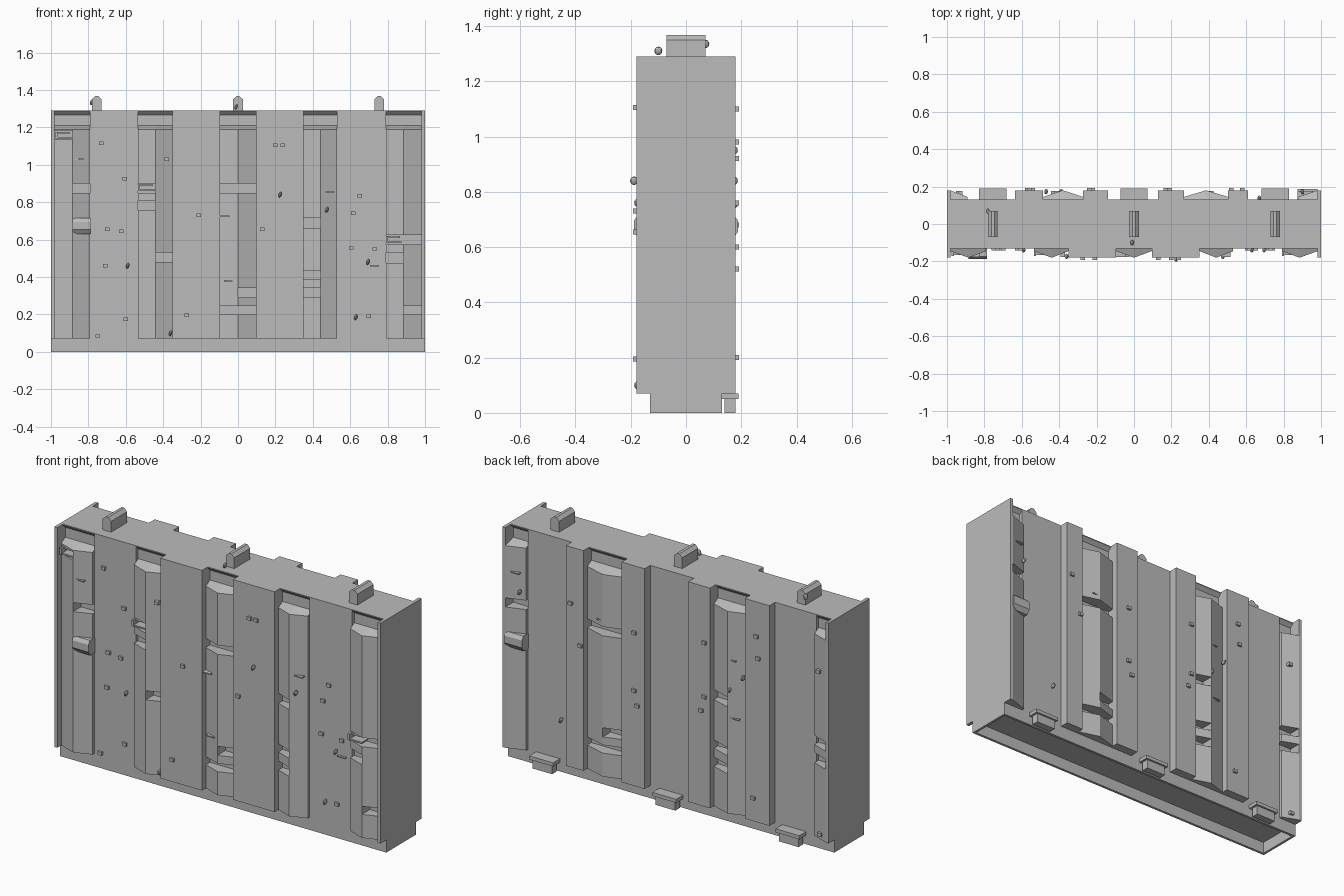
import bpy, bmesh
from mathutils import Matrix

if "Cube" in bpy.data.objects:
    bpy.data.objects.remove(bpy.data.objects["Cube"], do_unlink=True)

grey = bpy.data.materials.new("wall_grey")
grey.use_nodes = True
COLOUR = (0.5, 0.5, 0.5, 1)
grey.diffuse_color = COLOUR
grey.node_tree.nodes["Principled BSDF"].inputs["Base Color"].default_value = COLOUR

BASE, TOP = 0.07, 1.29
CORE, WALL, RAISED = 0.11, 0.13, 0.18
BULGE_TOP = 1.19


def finish(name, bm):
    bmesh.ops.recalc_face_normals(bm, faces=bm.faces)
    mesh = bpy.data.meshes.new(name)
    bm.to_mesh(mesh)
    bm.free()
    mesh.materials.append(grey)
    obj = bpy.data.objects.new(name, mesh)
    bpy.context.collection.objects.link(obj)
    return obj


def loft(bm, lower, upper):
    """Solid between two matching loops of points."""
    a = [bm.verts.new(p) for p in lower]
    b = [bm.verts.new(p) for p in upper]
    bm.faces.new(a)
    bm.faces.new(b)
    for i in range(len(a)):
        j = (i + 1) % len(a)
        bm.faces.new((a[i], a[j], b[j], b[i]))


def box(bm, x0, x1, y0, y1, z0, z1):
    plan = [(x0, y0), (x1, y0), (x1, y1), (x0, y1)]
    loft(bm, [(x, y, z0) for x, y in plan], [(x, y, z1) for x, y in plan])


def turn(bm, side):
    """The back is laid out like the front, then turned half round."""
    if side < 0:
        for v in bm.verts:
            v.co.x, v.co.y = -v.co.x, -v.co.y


def half_bulge(bm, edge, ridge, gaps):
    """Half of a ridged column, split into stacked pieces by notches."""
    plan = [(edge, -CORE), (edge, -0.145), (ridge, -RAISED), (ridge, -CORE)]
    z = BASE
    for g0, g1 in sorted(gaps) + [(BULGE_TOP, None)]:
        rise = 0.02 if g1 is None else 0
        top = [(x, y, g0 + (rise if y == -CORE else 0)) for x, y in plan]
        loft(bm, [(x, y, z) for x, y in plan], top)
        z = g1


def roof_lip(bm, x0, x1):
    """Slanted overhang above a groove."""
    tri = [(-CORE, TOP), (-WALL, TOP), (-WALL, TOP - 0.005), (-CORE, TOP - 0.025)]
    loft(bm, [(x0, y, z) for y, z in tri], [(x1, y, z) for y, z in tri])


# Core block and open-bottomed base
bm = bmesh.new()
box(bm, -1, 1, -CORE, CORE, BASE, TOP)
finish("wall_core", bm)
bm = bmesh.new()
rim = 0.014
for s in (-1, 1):
    box(bm, -1, 1, *sorted((s * WALL, s * (WALL - rim))), 0, BASE)
    box(bm, *sorted((s, s * (1 - rim))), -WALL + rim, WALL - rim, 0, BASE)
box(bm, -1, 1, -WALL, WALL, BASE - 0.005, BASE)
finish("base_skirt", bm)

# End plates
for s, name in ((1, "left_end_plate"), (-1, "right_end_plate")):
    bm = bmesh.new()
    box(bm, *sorted((s, s * 0.982)), -RAISED, RAISED, BASE, TOP)
    finish(name, bm)

# Flush and raised panels on each side
FLUSH = {1: [(-0.79, -0.535), (0.53, 0.79)],
         -1: [(-0.878, -0.61), (-0.128, 0.139), (0.637, 0.89)]}
PROUD = {1: [(-0.35, -0.095), (0.095, 0.35)],
         -1: [(-0.61, -0.503), (-0.268, -0.128), (0.139, 0.273), (0.487, 0.637)]}
for side, word in ((1, "front"), (-1, "back")):
    for spans, depth, kind in ((FLUSH, WALL, "flush"), (PROUD, RAISED, "raised")):
        bm = bmesh.new()
        for x0, x1 in spans[side]:
            box(bm, x0, x1, -depth, -CORE, BASE, TOP)
        turn(bm, side)
        finish(f"{word}_{kind}_panels", bm)

# Columns: side, left edge, ridge, right edge, left notches, right notches
BAND, LOW, MID = (0.85, 0.9), (0.2, 0.245), (0.29, 0.34)
CENTRE = ([BAND, LOW], [BAND, MID, LOW])
STEPPED = ([(0.66, 0.715), (0.39, 0.435), MID], [])
OUTER = [(0.475, 0.53), (0.575, 0.625)]
COLUMNS = [
    (1, -0.982, -0.885, -0.79, [(1.135, 1.18)], [BAND]),
    (1, -0.535, -0.44, -0.35, [BAND, (0.755, 0.81)], [(0.48, 0.53)]),
    (1, -0.095, 0, 0.095, *CENTRE),
    (1, 0.35, 0.44, 0.53, *STEPPED),
    (1, 0.79, 0.885, 0.982, OUTER, [LOW, OUTER[1]]),
    (-1, None, -0.982, -0.878, [], [BAND]),
    (-1, -0.503, -0.385, -0.268, *CENTRE),
    (-1, 0.273, 0.38, 0.487, *STEPPED),
    (-1, 0.89, 0.982, None, OUTER, []),
]
for side, x0, ridge, x1, left, right in COLUMNS:
    bm = bmesh.new()
    if x0 is not None:
        half_bulge(bm, x0, ridge, left)
    if x1 is not None:
        half_bulge(bm, x1, ridge, right)
    roof_lip(bm, ridge if x0 is None else x0, ridge if x1 is None else x1)
    turn(bm, side)
    finish("ridged_column", bm)

# Small brackets sitting inside three notches
for x0, x1, z0 in ((-0.975, -0.89, 1.14), (-0.535, -0.445, 0.86), (0.79, 0.875, 0.583)):
    bm = bmesh.new()
    box(bm, x0, x1, -0.165, -CORE, z0, z0 + 0.008)
    box(bm, x0 + 0.01, x1 - 0.01, -0.15, -CORE, z0 + 0.026, z0 + 0.036)
    box(bm, x0, x0 + 0.012, -0.17, -CORE, z0, z0 + 0.036)
    finish("notch_bracket", bm)

# Padded slabs on the outer columns
for side, x0, x1 in ((1, -0.885, -0.785), (-1, -0.982, -0.875)):
    bm = bmesh.new()
    section = [(-CORE, 0.63), (-0.17, 0.63), (-0.188, 0.655), (-0.188, 0.695),
               (-0.175, 0.715), (-CORE, 0.715)]
    loft(bm, [(x0, y, z) for y, z in section], [(x1, y, z) for y, z in section])
    turn(bm, side)
    finish("padded_slab", bm)


def surface(x, side):
    """Depth of the wall face at x, in the layout of that side."""
    for x0, x1 in PROUD[side]:
        if x0 <= x <= x1:
            return RAISED
    for x0, x1 in FLUSH[side]:
        if x0 <= x <= x1:
            return WALL
    return 0.165


# Square pegs
PEGS = {1: [(-0.73, 1.115), (-0.605, 0.925), (-0.7, 0.655), (-0.625, 0.645),
            (-0.71, 0.46), (-0.6, 0.175), (-0.75, 0.085), (-0.38, 1.03),
            (-0.21, 0.73), (-0.275, 0.195), (0.2, 1.105), (0.24, 1.105),
            (0.13, 0.655), (0.65, 0.835), (0.615, 0.74), (0.605, 0.555),
            (0.73, 0.55), (0.7, 0.19)],
        -1: [(-0.58, 0.98), (-0.52, 0.76), (-0.19, 0.6), (-0.17, 0.52), (-0.19, 0.92),
             (0.24, 0.98), (0.24, 0.68), (0.22, 0.6), (0.56, 1.1), (0.57, 0.98),
             (0.54, 0.2), (0.93, 1.0), (0.94, 0.1)]}
# Thin ledges
LEDGES = {1: [(-0.85, 1.03), (-0.07, 0.725), (-0.05, 0.38), (0.49, 0.855), (0.73, 0.46)],
          -1: [(-0.4, 0.93), (0.4, 0.92), (0.42, 0.6), (-0.93, 1.05)]}
for side in (1, -1):
    for name, spots, w, h in (("square_pegs", PEGS, 0.012, 0.009),
                              ("thin_ledges", LEDGES, 0.025, 0.003)):
        bm = bmesh.new()
        for x, z in spots[side]:
            d = surface(x, side)
            box(bm, x - w, x + w, -d - 0.012, -d + 0.03, z - h, z + h)
        turn(bm, side)
        finish(name, bm)

# Small rounded studs
STUDS = {1: [(0.225, 0.84), (0.475, 0.76), (-0.59, 0.46), (0.695, 0.48),
             (0.63, 0.185), (-0.36, 0.1)],
         -1: [(0.39, 0.755), (0.47, 0.84), (-0.67, 0.29), (-0.9, 0.95)]}


def stud(bm, x, y, z):
    place = Matrix.Translation((x, y, z)) @ Matrix.Rotation(0.3, 4, "Y")
    bmesh.ops.create_uvsphere(bm, u_segments=10, v_segments=6, radius=0.016,
                              matrix=place @ Matrix.Diagonal((0.55, 0.9, 1, 1)))


for side in (1, -1):
    bm = bmesh.new()
    for x, z in STUDS[side]:
        stud(bm, x, -surface(x, side) - 0.008, z)
    turn(bm, side)
    if side > 0:
        stud(bm, -0.782, 0.07, 1.335)
        stud(bm, -0.01, -0.1, 1.31)
    finish("rounded_studs", bm)

# Top lugs with chamfered ridges, and back clips at the foot
for x in (-0.755, 0, 0.755):
    bm = bmesh.new()
    section = [(-0.026, TOP), (0.026, TOP), (0.026, 1.35), (0.008, 1.367),
               (-0.008, 1.367), (-0.026, 1.35)]
    loft(bm, [(x + u, -0.07, z) for u, z in section], [(x + u, 0.07, z) for u, z in section])
    finish("top_lug", bm)
    bm = bmesh.new()
    box(bm, x - 0.073, x + 0.073, WALL, 0.19, 0.05, BASE)
    box(bm, x - 0.06, x + 0.06, 0.14, 0.18, 0, 0.05)
    finish("foot_clip", bm)
